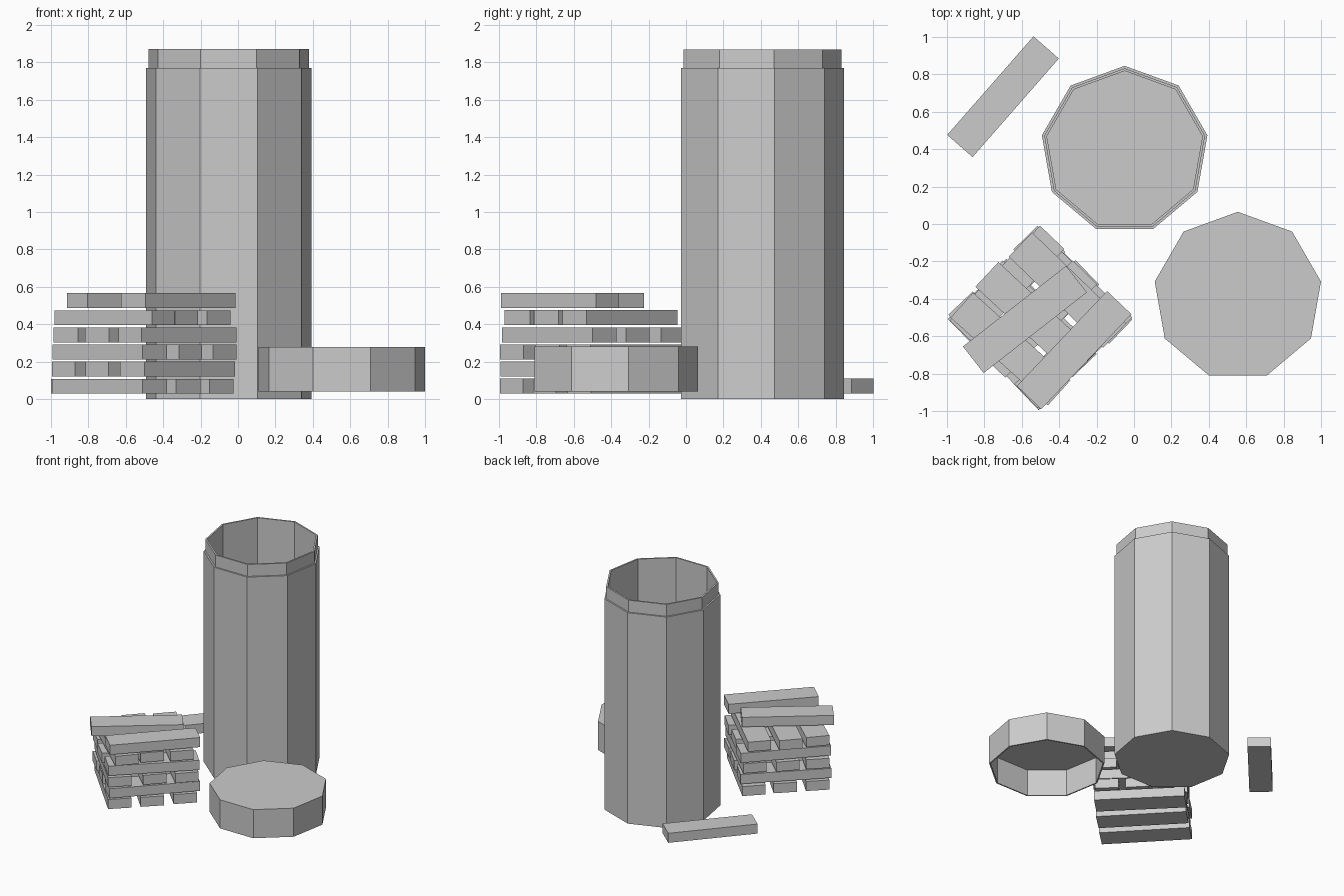
import bpy, bmesh, math, random
from mathutils import Matrix, Vector

random.seed(4)
cube = bpy.data.objects.get("Cube")
if cube:
    bpy.data.objects.remove(cube)

grey = bpy.data.materials.new("plain_grey")
grey.use_nodes = True
grey.diffuse_color = (0.6, 0.6, 0.6, 1)
grey.node_tree.nodes["Principled BSDF"].inputs["Base Color"].default_value = grey.diffuse_color


def finish(name, bm, loc, turn=0.0):
    bmesh.ops.recalc_face_normals(bm, faces=bm.faces)
    mesh = bpy.data.meshes.new(name)
    bm.to_mesh(mesh)
    bm.free()
    mesh.materials.append(grey)
    obj = bpy.data.objects.new(name, mesh)
    obj.location = loc
    obj.rotation_euler.z = math.radians(turn)
    bpy.context.collection.objects.link(obj)


def nine_sided(name, profile, loc):
    """Revolve a (radius, height) profile; its first and last rings are capped."""
    bm = bmesh.new()
    sides = 9
    rings = []
    for r, z in profile:
        angles = [math.pi / 2 + i * math.tau / sides for i in range(sides)]
        rings.append([bm.verts.new((r * math.cos(a), r * math.sin(a), z)) for a in angles])
    for low, high in zip(rings, rings[1:]):
        for i in range(sides):
            j = (i + 1) % sides
            bm.faces.new((low[i], low[j], high[j], high[i]))
    bm.faces.new(rings[0])
    bm.faces.new(rings[-1])
    finish(name, bm, loc)


def plank(name, x, y, z, turn):
    bm = bmesh.new()
    bmesh.ops.create_cube(bm, size=1, matrix=Matrix.Diagonal((0.70, 0.18, 0.08, 1)))
    finish(name, bm, (x, y, z), turn)


# Open canister with a narrower neck, and its hollow lid
nine_sided("canister", [(0.449, 0), (0.449, 1.77), (0.436, 1.77), (0.436, 1.87),
                        (0.422, 1.87), (0.422, 0.015)], (-0.05, 0.396, 0))
nine_sided("lid", [(0.451, 0.28), (0.451, 0.04), (0.44, 0.04), (0.44, 0.265)],
           (0.555, -0.386, 0))

# Lower plank layers, alternating direction
base, step = 0.069, 0.0915
for layer in range(4):
    turn = -45 if layer % 2 == 0 else 45
    side = Vector((math.cos(math.radians(turn + 90)), math.sin(math.radians(turn + 90))))
    along = Vector((side.y, -side.x))
    for slot in (-1, 0, 1):
        spot = Vector((-0.505, -0.505)) + side * slot * 0.25 + along * random.uniform(-0.01, 0.01)
        plank(f"plank_{layer + 1}_{slot + 2}", spot.x, spot.y, base + layer * step,
              turn + random.uniform(-2, 2))

# Loosened upper layers
for i, (x, y, turn) in enumerate([(-0.66, -0.668, -42), (-0.53, -0.508, -43), (-0.355, -0.353, -44)]):
    plank(f"plank_5_{i + 1}", x, y, base + 4 * step, turn)
for i, (x, y, turn) in enumerate([(-0.583, -0.51, 38), (-0.32, -0.674, 46.5)]):
    plank(f"plank_6_{i + 1}", x, y, base + 5 * step, turn)

# Plank taken from the stack
plank("loose_plank", -0.70, 0.68, base, 48.8)
